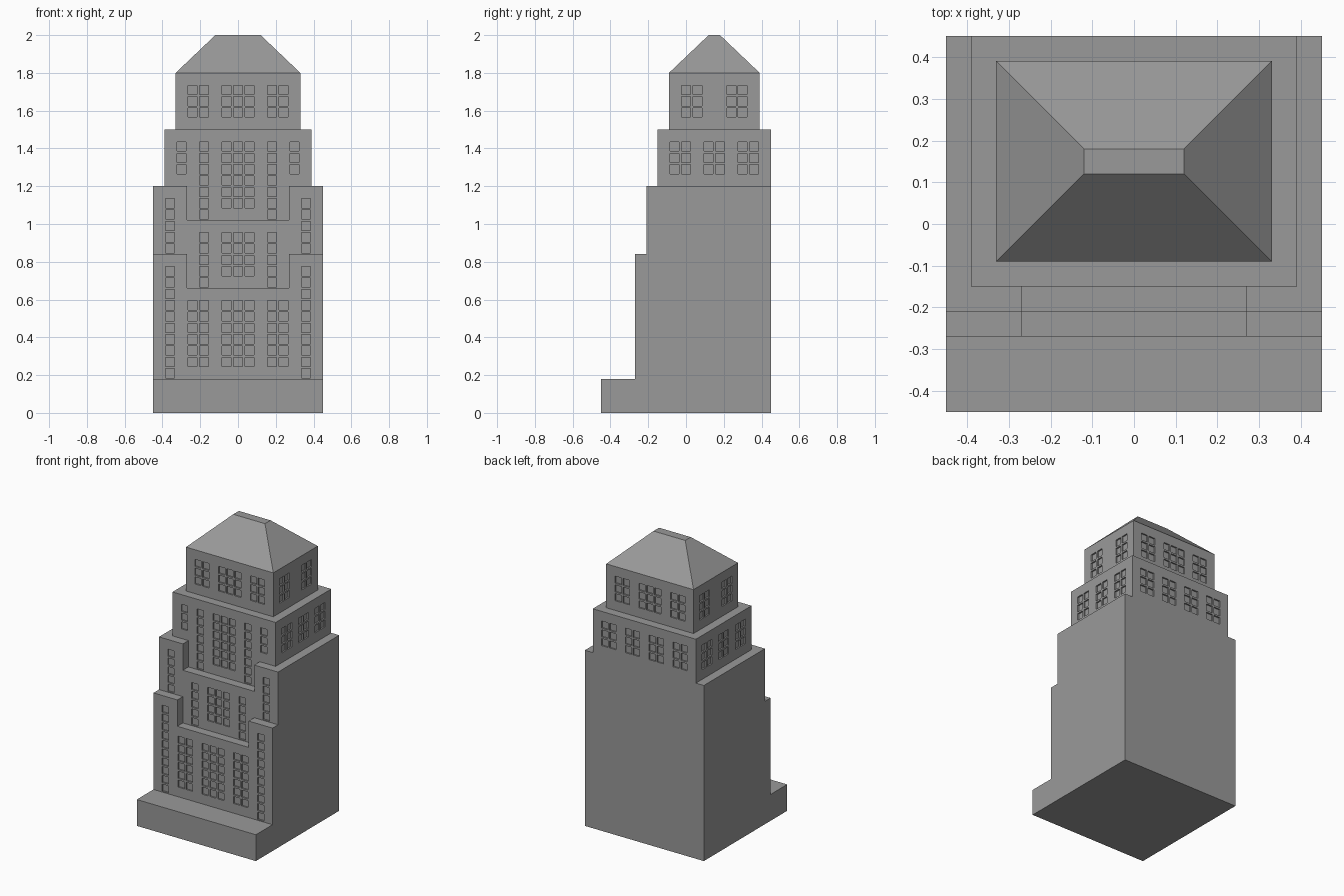
import bpy
import bmesh
from mathutils import Matrix, Vector

PITCH, SIZE, DEPTH = 0.06, 0.048, 0.01

if "Cube" in bpy.data.objects:
    bpy.data.objects.remove(bpy.data.objects["Cube"], do_unlink=True)

stone = bpy.data.materials.new("grey_stone")
stone.use_nodes = True
GREY = (0.32, 0.32, 0.32, 1)
stone.diffuse_color = GREY
stone.node_tree.nodes["Principled BSDF"].inputs["Base Color"].default_value = GREY


def make_object(name, bm):
    bmesh.ops.recalc_face_normals(bm, faces=bm.faces)
    mesh = bpy.data.meshes.new(name)
    bm.to_mesh(mesh)
    bm.free()
    mesh.materials.append(stone)
    obj = bpy.data.objects.new(name, mesh)
    bpy.context.collection.objects.link(obj)
    return obj


def slab(name, half_profile, y0, y1):
    """Mirror a right-hand (x, z) outline and extrude it from y0 to y1."""
    outline = half_profile + [(-x, z) for x, z in reversed(half_profile)]
    bm = bmesh.new()
    face = bm.faces.new([bm.verts.new((x, y0, z)) for x, z in outline])
    grown = bmesh.ops.extrude_face_region(bm, geom=[face])["geom"]
    verts = [g for g in grown if isinstance(g, bmesh.types.BMVert)]
    bmesh.ops.translate(bm, verts=verts, vec=(0, y1 - y0, 0))
    return make_object(name, bm)


def rows(low, high):
    return [low + i * PITCH for i in range(round((high - low) / PITCH) + 1)]


def pairs(*centres):
    return [c + s * PITCH / 2 for c in centres for s in (-1, 1)]


def grid(axis, plane, columns, heights):
    """Window centres on the wall where the given axis equals plane."""
    for c in columns:
        for z in heights:
            yield axis, (Vector((c, plane, z)) if axis == "y" else Vector((plane, c, z)))


def cut_windows(target, *grids):
    bm = bmesh.new()
    for cells in grids:
        for axis, centre in cells:
            size = (SIZE, 2 * DEPTH, SIZE) if axis == "y" else (2 * DEPTH, SIZE, SIZE)
            bmesh.ops.create_cube(
                bm, size=1, matrix=Matrix.Translation(centre) @ Matrix.Diagonal((*size, 1)))
    cutter = make_object("window_cutter", bm)
    cutter.hide_render = True
    mod = target.modifiers.new("windows", "BOOLEAN")
    mod.operation, mod.solver, mod.object = "DIFFERENCE", "EXACT", cutter
    bpy.context.view_layer.objects.active = target
    bpy.ops.object.modifier_apply(modifier=mod.name)
    bpy.data.objects.remove(cutter, do_unlink=True)


TRIO = [-PITCH, 0, PITCH]
EDGE = [-0.36, 0.36]
SINGLE = [-0.18, 0.18]

# Podium
slab("podium", [(0.45, 0), (0.45, 0.18)], -0.45, 0.45)

# Lower front bay with raised ends
lower = slab("lower_front_bay",
             [(0.45, 0.18), (0.45, 0.84), (0.27, 0.84), (0.27, 0.66)], -0.27, -0.21)
cut_windows(lower,
            grid("y", -0.27, EDGE, rows(0.21, 0.75)),
            grid("y", -0.27, TRIO + pairs(-0.21, 0.21), rows(0.27, 0.57)))

# Upper front bay with raised ends
upper = slab("upper_front_bay",
             [(0.45, 0.18), (0.45, 1.2), (0.27, 1.2), (0.27, 1.02)], -0.21, -0.15)
cut_windows(upper,
            grid("y", -0.21, EDGE, rows(0.87, 1.11)),
            grid("y", -0.21, SINGLE, rows(0.69, 0.93)),
            grid("y", -0.21, TRIO, rows(0.75, 0.93)))

# Main block with its narrower middle storey
main = slab("main_block",
            [(0.45, 0.18), (0.45, 1.2), (0.39, 1.2), (0.39, 1.5)], -0.15, 0.45)
storey = rows(1.29, 1.41)
cut_windows(main,
            grid("y", -0.15, [-0.3, 0.3], storey),
            grid("y", -0.15, SINGLE, rows(1.05, 1.41)),
            grid("y", -0.15, TRIO, rows(1.11, 1.41)),
            grid("y", 0.45, pairs(-0.27, -0.09, 0.09, 0.27), storey),
            *[grid("x", x, pairs(-0.03, 0.15, 0.33), storey) for x in (-0.39, 0.39)])

# Top storey
top = slab("top_storey", [(0.33, 1.5), (0.33, 1.8)], -0.09, 0.39)
storey = rows(1.59, 1.71)
cut_windows(top,
            *[grid("y", y, TRIO + pairs(-0.21, 0.21), storey) for y in (-0.09, 0.39)],
            *[grid("x", x, pairs(0.03, 0.27), storey) for x in (-0.33, 0.33)])

# Hipped roof with a flat crown
roof = slab("hipped_roof", [(0.33, 1.8), (0.33, 2)], -0.09, 0.39)
for v in roof.data.vertices:
    if v.co.z > 1.9:
        v.co.x *= 0.12 / 0.33
        v.co.y = 0.15 + (v.co.y - 0.15) * 0.03 / 0.24
